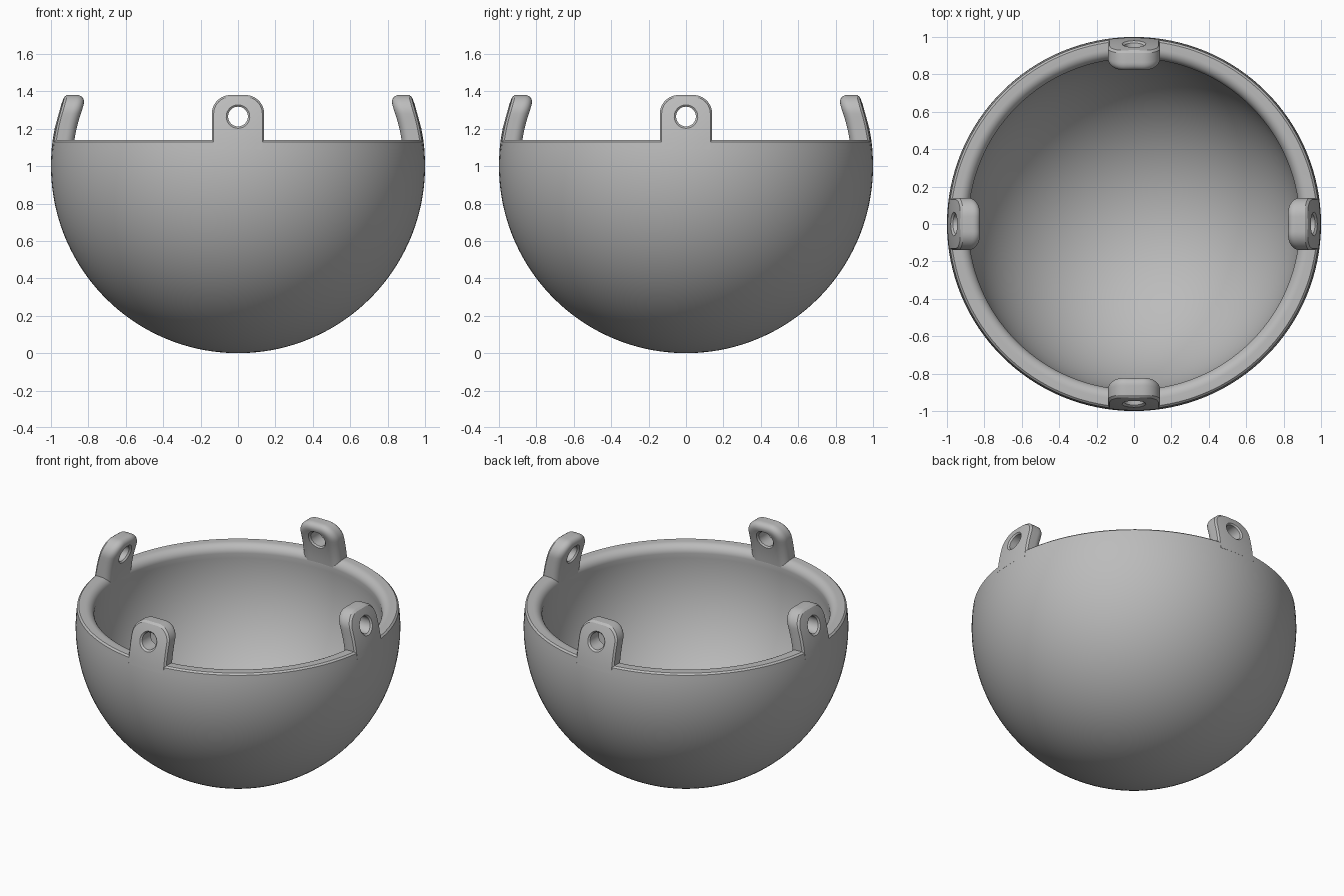
import bpy, bmesh
from math import sin, cos, pi, sqrt, asin, radians
from mathutils import Matrix, Vector

cube = bpy.data.objects.get("Cube")
if cube:
    bpy.data.objects.remove(cube)

RIM, R_IN, CENTRE = 1.14, 0.89, 1.0
FILLET, CHAMFER = 0.055, 0.01

grey = bpy.data.materials.new("plain_grey")
grey.use_nodes = True
colour = (0.5, 0.5, 0.5, 1)
grey.diffuse_color = colour
grey.node_tree.nodes["Principled BSDF"].inputs["Base Color"].default_value = colour


def finish(bm, name):
    bmesh.ops.remove_doubles(bm, verts=bm.verts, dist=1e-5)
    bmesh.ops.recalc_face_normals(bm, faces=bm.faces)
    mesh = bpy.data.meshes.new(name)
    bm.to_mesh(mesh)
    bm.free()
    mesh.materials.append(grey)
    obj = bpy.data.objects.new(name, mesh)
    bpy.context.collection.objects.link(obj)
    bpy.ops.object.select_all(action="DESELECT")
    obj.select_set(True)
    bpy.context.view_layer.objects.active = obj
    bpy.ops.object.shade_smooth_by_angle(angle=radians(30))
    return obj


def sphere_arc(radius, top, steps):
    """Profile from the bottom pole up to the height top."""
    end = pi / 2 + asin((top - CENTRE) / radius)
    return [(radius * sin(end * i / steps), CENTRE - radius * cos(end * i / steps))
            for i in range(steps + 1)]


# Bowl: outer sphere, chamfered lip, rounded inner rim, inner sphere
outer = sphere_arc(1.0, RIM - CHAMFER, 48)
inner = sphere_arc(R_IN, RIM - FILLET, 44)
lip_r = sqrt(1 - (RIM - CENTRE) ** 2) - CHAMFER
round_r = inner[-1][0]
rim = [(round_r + FILLET * (1 - sin(a)), RIM - FILLET * (1 - cos(a)))
       for a in [pi / 2 * i / 8 for i in range(8)]]
profile = outer + [(lip_r, RIM)] + rim + inner[::-1]

bm = bmesh.new()
verts = [bm.verts.new((r, 0, z)) for r, z in profile]
edges = [bm.edges.new(pair) for pair in zip(verts, verts[1:])]
bmesh.ops.spin(bm, geom=verts + edges, cent=(0, 0, 0), axis=(0, 0, 1),
               angle=2 * pi, steps=128)
finish(bm, "bowl")

# Tabs: an arched outline with a round hole, wrapped onto the sphere
HALF, TOP, CORNER, HOLE_Z, HOLE = 0.14, 1.38, 0.1, 1.265, 0.053
BASE = RIM - 0.05


def outline(inset):
    """Arched tab outline, bottom edge kept in place."""
    w, top, r = HALF - inset, TOP - inset, CORNER - inset
    pts = [(w, BASE + (top - r - BASE) * i / 8) for i in range(8)]
    pts += [(w - r + r * cos(a), top - r + r * sin(a))
            for a in [pi / 2 * i / 10 for i in range(11)]]
    pts += [(0, top)]
    pts += [(-x, z) for x, z in pts[-2::-1]]
    pts += [(w * (i / 4 - 1), BASE) for i in range(1, 8)]
    return pts


def hole(radius):
    """Circle with one point for each outline point."""
    ring = []
    for x, z in outline(0):
        d = Vector((x, z - HOLE_Z)).normalized() * radius
        ring.append((d.x, HOLE_Z + d.y))
    return ring


def blend(a, b, t):
    return [(p[0] * (1 - t) + q[0] * t, p[1] * (1 - t) + q[1] * t)
            for p, q in zip(a, b)]


# Each layer is a ring of points and the sphere radius it lies on
R_OUT = 1.0005
face_out, face_in = outline(CHAMFER), outline(FILLET)
wide = hole(HOLE + CHAMFER)
steps = [i / 4 for i in range(5)]
layers = [(blend(wide, face_out, t), R_OUT) for t in steps]
layers += [(outline(0), R_OUT - CHAMFER)]
layers += [(outline(FILLET * (1 - cos(a))), R_IN + FILLET * (1 - sin(a)))
           for a in [pi / 2 * i / 8 for i in range(8)]]
layers += [(blend(face_in, wide, t), R_IN) for t in steps]
layers += [(hole(HOLE), R_IN + CHAMFER), (hole(HOLE), R_OUT - CHAMFER)]

for i, name in enumerate(["front_tab", "left_tab", "back_tab", "right_tab"]):
    bm = bmesh.new()
    rings = [[bm.verts.new((x, -sqrt(r * r - x * x - (z - CENTRE) ** 2), z))
              for x, z in pts] for pts, r in layers]
    n = len(rings[0])
    for a, b in zip(rings, rings[1:] + rings[:1]):
        for k in range(n):
            m = (k + 1) % n
            bm.faces.new((a[k], a[m], b[m], b[k]))
    bm.transform(Matrix.Rotation(i * pi / 2, 4, "Z"))
    finish(bm, name)
